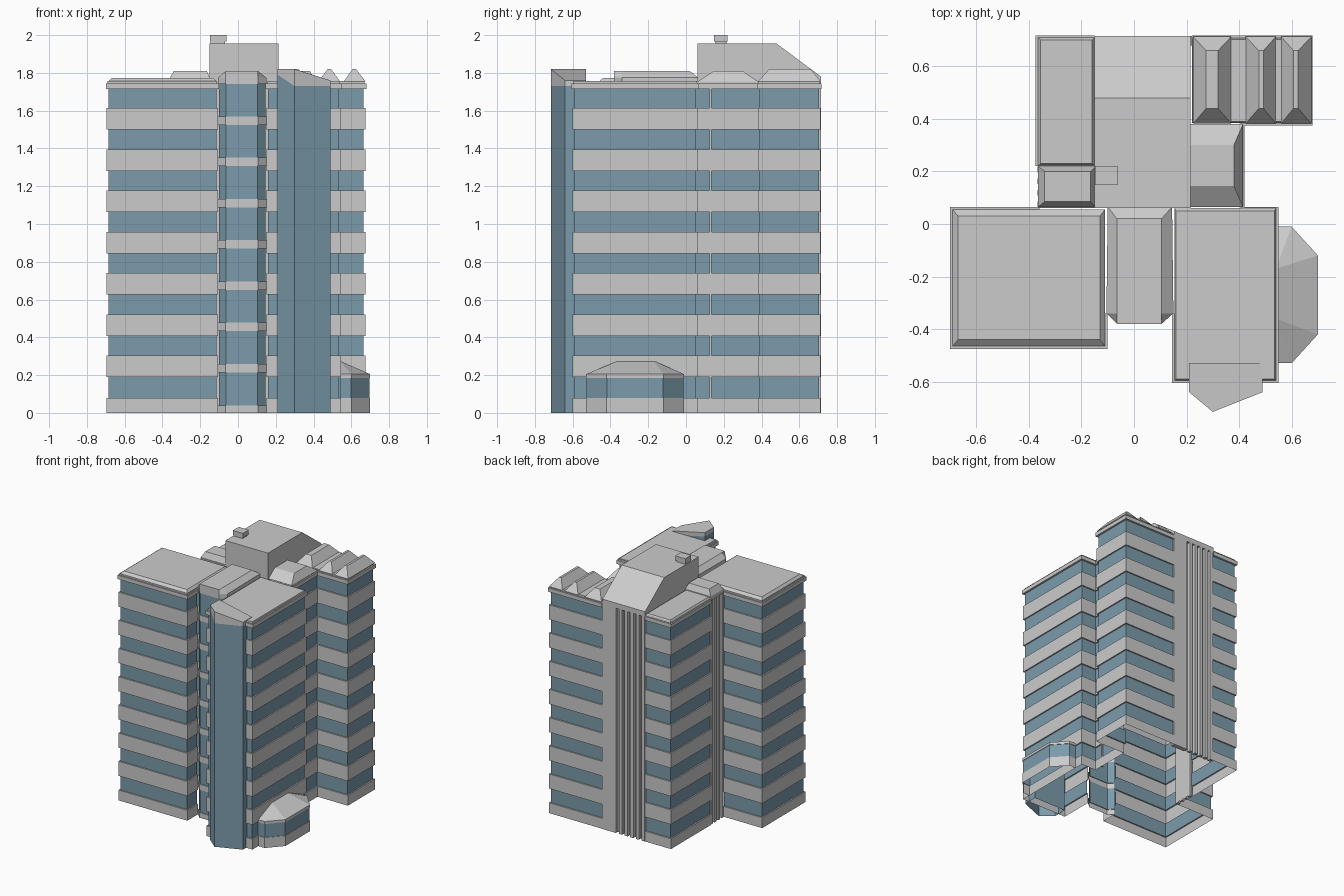
import bpy
from mathutils import Vector

if "Cube" in bpy.data.objects:
    bpy.data.objects.remove(bpy.data.objects["Cube"])

glass = bpy.data.materials.new("glass_blue")
glass.diffuse_color = (0.2, 0.33, 0.41, 1)
glass.use_nodes = True
glass.node_tree.nodes["Principled BSDF"].inputs["Base Color"].default_value = glass.diffuse_color
grey = bpy.data.materials.new("plain_grey")
grey.diffuse_color = (0.8, 0.8, 0.8, 1)
grey.use_nodes = True
grey.node_tree.nodes["Principled BSDF"].inputs["Base Color"].default_value = grey.diffuse_color


def make(name, verts, faces, mats=None):
    me = bpy.data.meshes.new(name)
    me.from_pydata(verts, [], faces)
    me.materials.append(grey)
    me.materials.append(glass)
    if mats:
        me.polygons.foreach_set("material_index", mats)
    me.update()
    ob = bpy.data.objects.new(name, me)
    bpy.context.collection.objects.link(ob)
    return ob


def offset(path, d):
    """Mitred offset of an open counter-clockwise path, positive is outward."""
    pts = [Vector(p) for p in path]
    dirs = [(b - a).normalized() for a, b in zip(pts, pts[1:])]
    nrm = [Vector((v.y, -v.x)) for v in dirs]
    nrm = [nrm[0]] + nrm + [nrm[-1]]
    out = []
    for p, a, b in zip(pts, nrm, nrm[1:]):
        out.append(p + (a + b) * d / (1 + a.dot(b)))
    return out


def banded_wall(name, path, profile):
    """Sweep a (z, offset, is_glass) profile up along an open plan path."""
    n = len(path)
    verts, faces, mats = [], [], []
    for z, d, g in profile:
        verts += [(p.x, p.y, z) for p in offset(path, d)]
    for r in range(len(profile) - 1):
        for i in range(n - 1):
            a = r * n + i
            faces.append((a, a + 1, a + n + 1, a + n))
            mats.append(int(profile[r][2] and profile[r + 1][2]))
    return make(name, verts, faces, mats)


def bands(starts, top, depth):
    """Grey spandrels with recessed glass strips between them."""
    prof = []
    for k, (a, b) in enumerate(starts):
        prof += [(a, 0, False), (b, 0, False), (b, -depth, True)]
        nxt = starts[k + 1][0] if k + 1 < len(starts) else top
        prof.append((nxt, -depth, True))
    return prof


def loft(name, low, high, mat=0, bottom=False):
    """Side walls and top between two matching 3D loops."""
    n = len(low)
    faces = [(i, (i + 1) % n, n + (i + 1) % n, n + i) for i in range(n)]
    faces.append(tuple(range(n, 2 * n)))
    if bottom:
        faces.append(tuple(range(n - 1, -1, -1)))
    return make(name, low + high, faces, [mat] * len(faces))


def rect(x0, x1, y0, y1, z):
    return [(x0, y0, z), (x1, y0, z), (x1, y1, z), (x0, y1, z)]


def box(name, x0, x1, y0, y1, z0, z1):
    return loft(name, rect(x0, x1, y0, y1, z0), rect(x0, x1, y0, y1, z1), 0, True)


def at(plan, z):
    return [(x, y, z) for x, y in plan]


# Banded tower walls with cornice, in three runs between the stair strips
P = 0.2183
starts = [(0, 0.08)] + [(0.19 + P * i, 0.303 + P * i) for i in range(7)]
main = bands(starts, 1.715, 0.01) + [(1.715, 0.005, False), (1.745, 0.005, False),
                                    (1.745, -0.005, False), (1.757, -0.005, False)]
runs = {
    "right_walls": [(.15, -.34), (.15, -.6), (.545, -.6), (.545, .06), (.415, .06),
                    (.415, .38), (.675, .38), (.675, .713), (.22, .713)],
    "back_left_walls": [(-.15, .713), (-.37, .713), (-.37, .22)],
    "left_walls": [(-.36, .06), (-.695, .06), (-.695, -.47), (-.105, -.47), (-.105, -.34)],
}
for name, path in runs.items():
    banded_wall(name, path, main)

# Recessed centre front with thin bands and a bevelled roof
centre = [(-.105, -.34), (-.065, -.38), (.105, -.38), (.15, -.34)]
thin = [(0, 0.04)] + [(0.215 + P * i, 0.26 + P * i) for i in range(7)]
banded_wall("centre_front_wall", centre, bands(thin, 1.74, 0.006))
eave = [(-.1, .065)] + centre + [(.145, .065)]
ridge = [(-.065, .02), (-.065, -.34), (-.065, -.38), (.105, -.38), (.105, -.34), (.105, .02)]
loft("centre_roof_base", at(eave, 1.74), at(eave, 1.775))
loft("centre_roof", at(eave, 1.775), at(ridge, 1.81))

# Roof decks
roofs = [("left_roof", (-.69, -.11, -.465, .055, 1.75), (-.67, -.13, -.44, .03, 1.772)),
         ("right_roof", (.155, .54, -.595, .06, 1.745), (.16, .535, -.59, .05, 1.757)),
         ("back_left_roof", (-.365, -.15, .22, .71, 1.75), (-.355, -.16, .23, .7, 1.765)),
         ("back_right_roof", (.22, .67, .385, .708, 1.74), (.225, .665, .39, .703, 1.757)),
         # Raised roof forms
         ("side_stair_roof", (-.365, -.145, .065, .22, 1.765), (-.34, -.165, .085, .2, 1.81)),
         ("step_roof", (.215, .415, .065, .38, 1.755), (.215, .38, .145, .3, 1.81)),
         ("wide_skylight", (.225, .37, .382, .713, 1.755), (.275, .32, .44, .66, 1.82)),
         ("middle_skylight", (.425, .54, .382, .713, 1.755), (.475, .493, .44, .66, 1.82)),
         ("outer_skylight", (.56, .675, .382, .713, 1.755), (.607, .625, .44, .66, 1.82))]
for name, low, high in roofs:
    loft(name, rect(*low), rect(*high))
box("side_stair_roof_base", -.365, -.145, .06, .225, 1.735, 1.765)

# Penthouse with sloping back, and chimney
side = [(.06, 1.74), (.715, 1.74), (.715, 1.78), (.48, 1.955), (.06, 1.955)]
loft("penthouse", [(.215, y, z) for y, z in side], [(-.15, y, z) for y, z in side][:], 0, True)
box("chimney", -.145, -.07, .155, .215, 1.95, 1.97)
box("chimney_cap", -.148, -.062, .148, .22, 1.965, 2.0)

# Back stair strip with vertical fins
make("back_stair_wall", [(.22, .69, 0), (-.15, .69, 0), (-.15, .69, 1.76), (.22, .69, 1.76)],
     [(0, 1, 2, 3)])
box("back_wide_pilaster", .1, .22, .68, .715, 0, 1.76)
for i in range(5):
    x = .06 - i * .048
    box(f"back_fin_{i + 1}", x - .013, x + .013, .685, .715, 0, 1.76)

# Left stair strip with vertical fins
make("side_stair_wall", [(-.34, .22, 0), (-.34, .06, 0), (-.34, .06, 1.74), (-.34, .22, 1.74)],
     [(0, 1, 2, 3)])
for i in range(4):
    y = .075 + i * .044
    box(f"side_fin_{i + 1}", -.345, -.367, y - .011, y + .011, 0, 1.74)
box("right_slim_pilaster", .4, .418, .124, .136, 0, 1.72)

# Pointed glass bay at the front with a tilted cap
bay = [(.21, -.53), (.21, -.64), (.3, -.715), (.49, -.64), (.49, -.53)]
glass_top = [(x, y, z) for (x, y), z in zip(bay, (1.79, 1.79, 1.73, 1.73, 1.73))]
cap_top = [(x, y, z) for (x, y), z in zip(bay, (1.82, 1.82, 1.82, 1.76, 1.76))]
loft("glass_bay", at(bay, 0), glass_top, 1)
loft("glass_bay_cap", glass_top, cap_top)

# Ground floor lobby with hipped roof on the right
lobby = [(.54, -.53), (.6, -.53), (.7, -.42), (.7, -.12), (.6, -.01), (.54, -.01)]
banded_wall("lobby_walls", lobby, bands([(0, .08), (.185, .205)], .205, .004))
make("lobby_roof", at(lobby, .205) + [(.54, -.36, .275), (.54, -.17, .275)],
     [(0, 1, 6), (1, 2, 6), (2, 3, 7, 6), (3, 4, 7), (4, 5, 7)])
